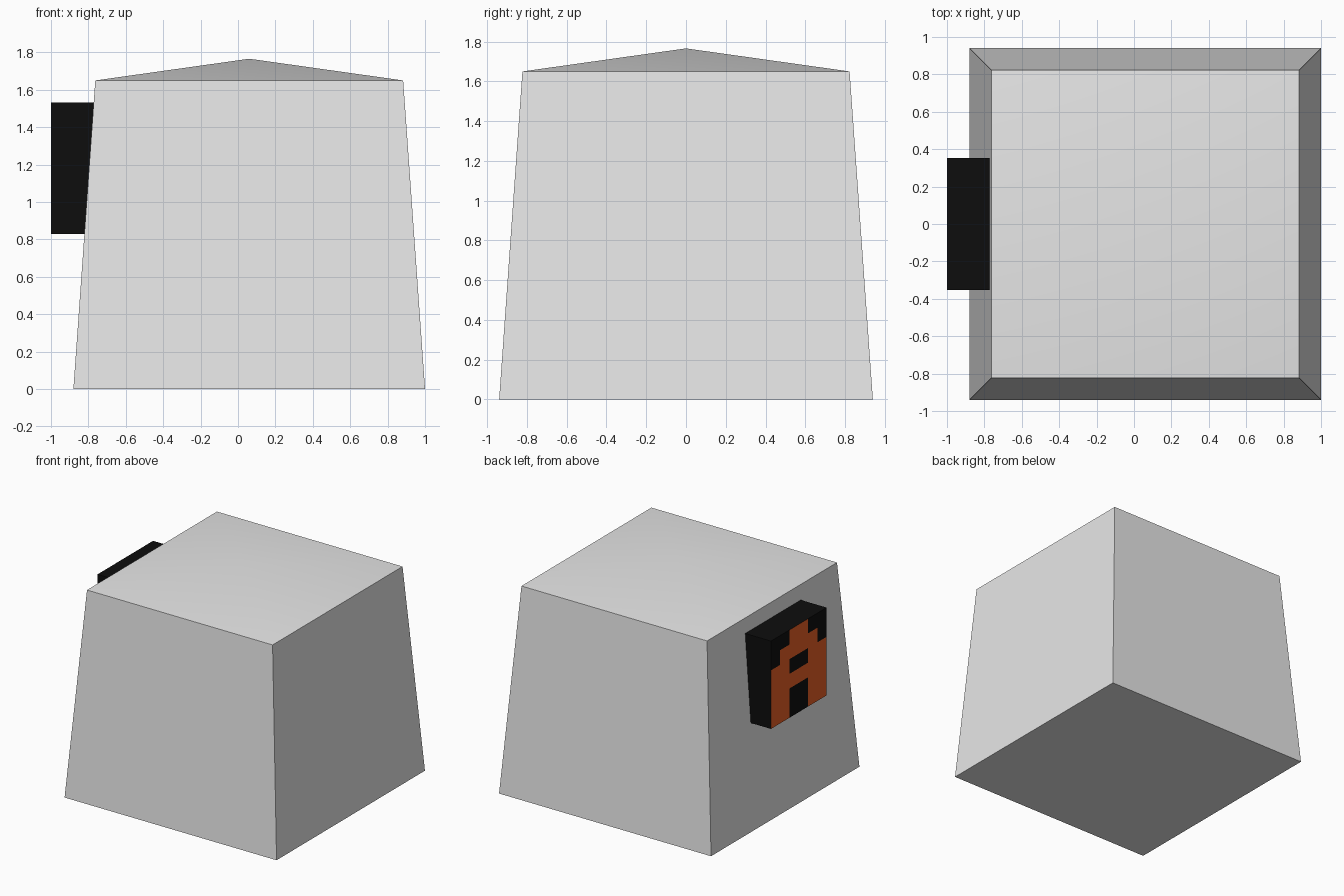
import bpy
import bmesh
from mathutils import Vector

if "Cube" in bpy.data.objects:
    bpy.data.objects.remove(bpy.data.objects["Cube"], do_unlink=True)


def material(name, colour):
    mat = bpy.data.materials.new(name)
    mat.use_nodes = True
    mat.diffuse_color = (*colour, 1)
    mat.node_tree.nodes["Principled BSDF"].inputs["Base Color"].default_value = (*colour, 1)
    return mat


def add_object(name, bm, mats):
    bmesh.ops.recalc_face_normals(bm, faces=bm.faces)
    mesh = bpy.data.meshes.new(name)
    bm.to_mesh(mesh)
    bm.free()
    for mat in mats:
        mesh.materials.append(mat)
    obj = bpy.data.objects.new(name, mesh)
    bpy.context.collection.objects.link(obj)
    return obj


grey = material("light_grey", (0.8, 0.8, 0.8))
black = material("black", (0.004, 0.004, 0.004))
orange = material("orange", (0.9, 0.13, 0.02))

# Tapered body with a shallow pyramid roof
CENTRE_X = 0.06


def ring(bm, half, z):
    return [bm.verts.new((CENTRE_X + sx * half, sy * half, z))
            for sx, sy in ((-1, -1), (1, -1), (1, 1), (-1, 1))]


bm = bmesh.new()
base = ring(bm, 0.94, 0)
eaves = ring(bm, 0.823, 1.65)
apex = bm.verts.new((CENTRE_X, 0, 1.766))
bm.faces.new(base)
for i in range(4):
    j = (i + 1) % 4
    bm.faces.new((base[i], base[j], eaves[j], eaves[i]))
    bm.faces.new((eaves[i], eaves[j], apex))
body = add_object("body", bm, [grey])
bpy.context.view_layer.objects.active = body
body.select_set(True)
bpy.ops.object.shade_smooth_by_angle()

# Sign box: a grid of square cells on its outer face, extruded into the wall
CELLS = 6
HALF = 0.352
SIGN_Z = 1.18


def in_house(col, row):
    edge = min(col, CELLS - 1 - col)      # distance from the nearer side
    opening = edge == 2 and row in (0, 1, 3)   # door and window
    return row < 4 + edge and not opening


bm = bmesh.new()
cell = 2 * HALF / CELLS
grid = [[bm.verts.new((-1, -HALF + c * cell, SIGN_Z - HALF + r * cell))
         for c in range(CELLS + 1)] for r in range(CELLS + 1)]
for r in range(CELLS):
    for c in range(CELLS):
        face = bm.faces.new((grid[r][c], grid[r + 1][c],
                             grid[r + 1][c + 1], grid[r][c + 1]))
        face.material_index = int(in_house(c, r))
front = bm.faces[:]
rim = [e for e in bm.edges if e.is_boundary]
sides = bmesh.ops.extrude_edge_only(bm, edges=rim)["geom"]
bmesh.ops.translate(bm, vec=Vector((0.23, 0, 0)),
                    verts=[g for g in sides if isinstance(g, bmesh.types.BMVert)])
bmesh.ops.holes_fill(bm, edges=[e for e in bm.edges if e.is_boundary], sides=0)
for face in bm.faces:
    if face not in front:
        face.material_index = 0
add_object("house_sign", bm, [black, orange])
